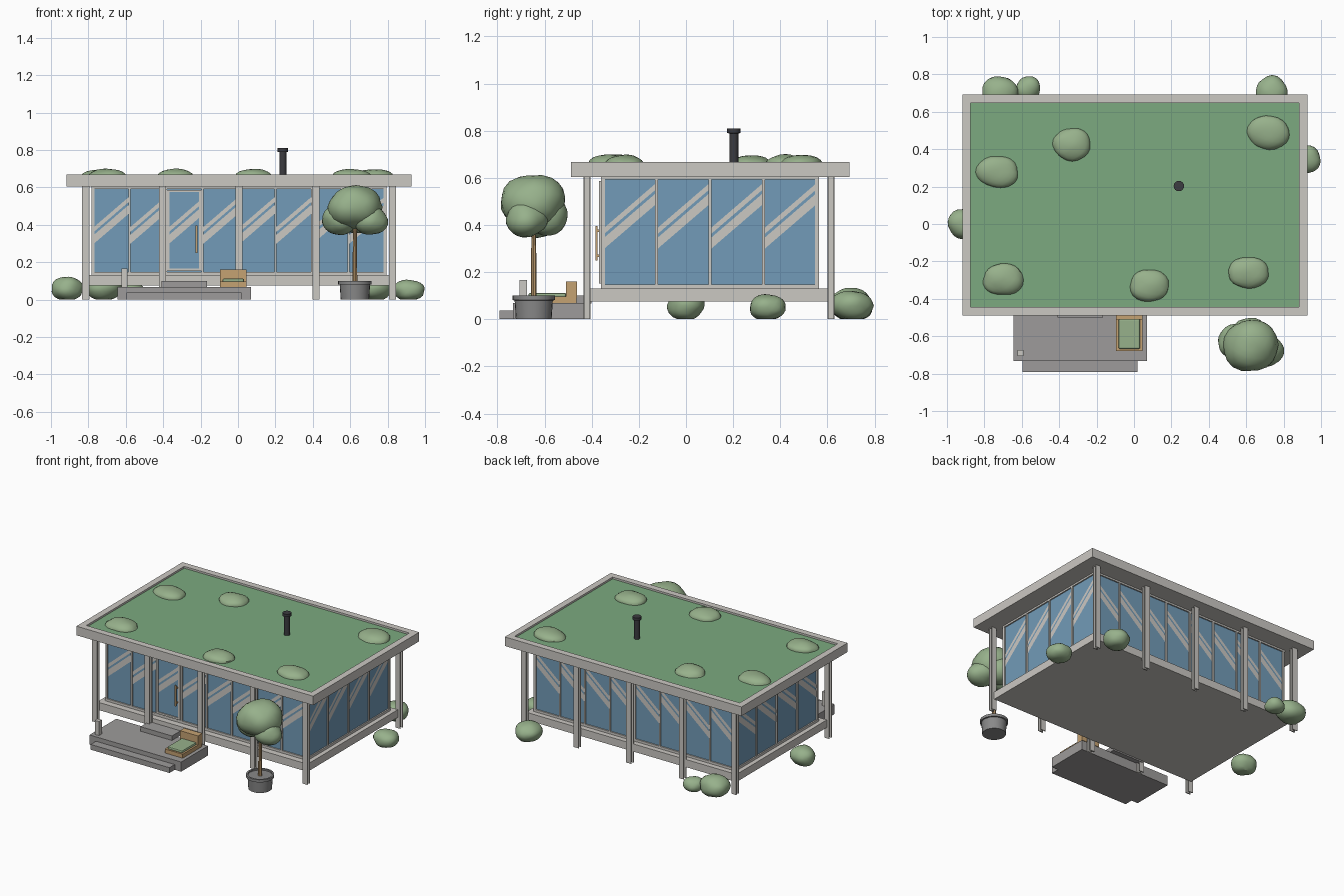
import bpy, bmesh, math, random
from mathutils import Vector

if "Cube" in bpy.data.objects:
    bpy.data.objects.remove(bpy.data.objects["Cube"])

random.seed(4)


def material(name, rgb):
    m = bpy.data.materials.new(name)
    m.diffuse_color = (*rgb, 1)
    m.use_nodes = True
    m.node_tree.nodes["Principled BSDF"].inputs["Base Color"].default_value = m.diffuse_color
    return m


FRAME = material("light grey steel", (0.60, 0.58, 0.545))
STONE = material("concrete", (0.34, 0.33, 0.325))
POT = material("pot grey", (0.25, 0.25, 0.25))
GRASS = material("roof green", (0.20, 0.40, 0.215))
LEAF = material("leaf green", (0.31, 0.44, 0.26))
GLASS = material("glass blue", (0.17, 0.33, 0.48))
WOOD = material("wood", (0.56, 0.36, 0.17))
DARK = material("dark metal", (0.045, 0.045, 0.052))


def finish(name, bm, mat):
    me = bpy.data.meshes.new(name)
    bm.to_mesh(me)
    bm.free()
    me.materials.append(mat)
    ob = bpy.data.objects.new(name, me)
    bpy.context.collection.objects.link(ob)
    return ob


def smooth(ob, angle):
    bpy.ops.object.select_all(action='DESELECT')
    ob.select_set(True)
    bpy.context.view_layer.objects.active = ob
    bpy.ops.object.shade_smooth_by_angle(angle=math.radians(angle))


def add_box(bm, x0, x1, y0, y1, z0, z1):
    vs = bmesh.ops.create_cube(bm, size=1)["verts"]
    for v in vs:
        v.co = (x0 + (v.co.x + .5) * (x1 - x0),
                y0 + (v.co.y + .5) * (y1 - y0),
                z0 + (v.co.z + .5) * (z1 - z0))


def boxes(name, mat, *dims):
    bm = bmesh.new()
    for d in dims:
        add_box(bm, *d)
    return finish(name, bm, mat)


def lathe(name, mat, x, y, profile, n=24):
    """Closed solid of revolution from (radius, z) points."""
    bm = bmesh.new()
    rings = [[bm.verts.new((x + r * math.cos(2 * math.pi * i / n),
                            y + r * math.sin(2 * math.pi * i / n), z))
              for i in range(n)] for r, z in profile]
    for a, b in zip(rings, rings[1:]):
        for i in range(n):
            j = (i + 1) % n
            bm.faces.new((a[i], a[j], b[j], b[i]))
    bm.faces.new(rings[0][::-1])
    bm.faces.new(rings[-1])
    smooth(finish(name, bm, mat), 30)


def blob(name, x, y, z, rx, ry, rz, floor=None):
    """Lumpy leaf clump, optionally flattened on the ground."""
    bm = bmesh.new()
    bmesh.ops.create_icosphere(bm, subdivisions=3, radius=1)
    lumps = [Vector([random.uniform(-1, 1) for _ in range(3)]).normalized() for _ in range(14)]
    for v in bm.verts:
        near = max(v.co.dot(d) for d in lumps)
        p = v.co * (0.86 + 0.16 * near ** 3)
        v.co = (x + p.x * rx, y + p.y * ry, z + p.z * rz)
        if floor is not None:
            v.co.z = max(v.co.z, floor)
    smooth(finish(name, bm, LEAF), 25)


# Flat roof with raised rim and planted surface
X0, X1, Y0, Y1 = -0.918, 0.928, -0.488, 0.693
T = 0.045
boxes("roof_rim", FRAME,
      (X0, X1, Y0, Y0 + T, .604, .668), (X0, X1, Y1 - T, Y1, .604, .668),
      (X0, X0 + T, Y0 + T, Y1 - T, .604, .668), (X1 - T, X1, Y0 + T, Y1 - T, .604, .668))
boxes("roof_deck", FRAME, (X0 + T, X1 - T, Y0 + T, Y1 - T, .604, .64))
boxes("green_roof", GRASS, (X0 + T, X1 - T, Y0 + T, Y1 - T, .64, .655))

# Floor slab
boxes("floor_slab", FRAME, (-.815, .826, -.405, .602, .076, .13))

# H-section columns along front and back
for row, y in (("front", -.42), ("back", .615)):
    for i in range(5):
        x = -.814 + i * .41
        boxes(f"{row}_column_{i + 1}", FRAME,
              (x - .019, x + .019, y - .015, y - .009, 0, .606),
              (x - .019, x + .019, y + .009, y + .015, 0, .606),
              (x - .004, x + .004, y - .009, y + .009, 0, .606))

# Glass body
GX0, GX1, GY0, GY1 = -.775, .786, -.352, .556
boxes("glass_body", GLASS, (GX0, GX1, GY0, GY1, .13, .604))

# Window frames: sill, head and mullions round all four walls
bars = []
e, h = .009, .006
for z0, z1 in ((.128, .147), (.592, .606)):
    bars += [(GX0 - e, GX1 + e, y - e, y + e, z0, z1) for y in (GY0, GY1)]
    bars += [(x - e, x + e, GY0 - e, GY1 + e, z0, z1) for x in (GX0, GX1)]
NX, NY = 8, 4
xs = [GX0 + (GX1 - GX0) * i / NX for i in range(NX + 1)]
ys = [GY0 + (GY1 - GY0) * i / NY for i in range(NY + 1)]
bars += [(x - h, x + h, y - e, y + e, .13, .604) for x in xs for y in (GY0, GY1)]
bars += [(x - e, x + e, y - h, y + h, .13, .604) for y in ys for x in (GX0, GX1)]
boxes("window_frames", FRAME, *bars)

# Diagonal reflection stripes on each pane
bm = bmesh.new()
SLOPE = .86


def stripes(u0, u1, point, flip):
    rise = (u1 - u0) * SLOPE
    for lo, hi in ((.300, .347), (.363, .389)):
        c = [(u0, lo), (u1, lo + rise), (u1, hi + rise), (u0, hi)]
        vs = [bm.verts.new(point(u, z)) for u, z in c]
        bm.faces.new(vs[::-1] if flip else vs)


for i, (a, b) in enumerate(zip(xs, xs[1:])):
    fy = GY0 - (.012 if i == 2 else .002)
    inset = .018 if i == 2 else h
    stripes(a + inset, b - inset, lambda u, z: (u, fy, z), False)
    stripes(a + h, b - h, lambda u, z: (u, GY1 + .002, z), True)
for a, b in zip(ys, ys[1:]):
    stripes(a + h, b - h, lambda u, z: (GX1 + .002, u, z), False)
    stripes(a + h, b - h, lambda u, z: (GX0 - .002, u, z), True)
finish("glass_reflections", bm, FRAME)

# Door with frame, pane and handle
dx0, dx1, dz0, dz1, w = xs[2] + .006, xs[3] - .006, .152, .587, .013
boxes("door_frame", FRAME,
      (dx0, dx0 + w, -.369, -.35, dz0, dz1), (dx1 - w, dx1, -.369, -.35, dz0, dz1),
      (dx0, dx1, -.369, -.35, dz0, dz0 + w), (dx0, dx1, -.369, -.35, dz1 - w, dz1))
boxes("door_pane", GLASS, (dx0 + w, dx1 - w, -.362, -.352, dz0 + w, dz1 - w))
boxes("door_handle", WOOD, (-.226, -.216, -.384, -.376, .25, .395),
      (-.226, -.216, -.378, -.362, .265, .275), (-.226, -.216, -.378, -.362, .37, .38))

# Entrance terrace, steps and bollard
boxes("terrace", STONE, (-.645, .07, -.733, -.435, 0, .068))
boxes("front_step", STONE, (-.595, .02, -.792, -.73, 0, .037))
boxes("door_step", STONE, (-.41, -.165, -.50, -.40, .066, .10))
boxes("bollard", FRAME, (-.622, -.59, -.707, -.675, .066, .167))

# Lounge bench
boxes("bench_seat", WOOD, (-.095, .045, -.68, -.465, .068, .096))
boxes("bench_back", WOOD, (-.095, .045, -.51, -.462, .09, .16))
cushion = boxes("bench_cushion", LEAF, (-.083, .033, -.668, -.508, .09, .112))
bev = cushion.modifiers.new("soft_edges", 'BEVEL')
bev.width, bev.segments = .008, 2

# Chimney
lathe("chimney", DARK, .24, .203, [(.019, .64), (.019, .788), (.028, .79), (.028, .81)], 16)

# Potted tree
lathe("tree_pot", POT, .625, -.646, [(.076, 0), (.081, .08), (.09, .081), (.09, .10),
                                     (.078, .10), (.078, .09)])
lathe("tree_trunk", WOOD, .625, -.646, [(.013, .085), (.010, .42)], 10)
blob("tree_crown_main", .62, -.645, .495, .152, .148, .122)
blob("tree_crown_left", .545, -.63, .43, .098, .1, .085)
blob("tree_crown_right", .71, -.675, .425, .097, .09, .08)
blob("tree_crown_back", .62, -.59, .44, .1, .09, .09)

# Low plants on the roof
for i, (x, y, rx, ry) in enumerate([(-.73, .275, .117, .09), (-.33, .425, .107, .09),
                                    (.72, .49, .117, .096), (-.70, -.297, .112, .09),
                                    (.08, -.33, .11, .09), (.61, -.26, .115, .086)]):
    blob(f"roof_plant_{i + 1}", x, y, .652, rx, ry, .048, .645)

# Shrubs around the house: x, y, radii, height
for i, (x, y, rx, ry, top) in enumerate([(-.915, 0, .088, .082, .125), (.914, .345, .086, .082, .108),
                                         (-.715, .70, .105, .095, .132), (-.565, .725, .07, .066, .095),
                                         (.74, .70, .09, .095, .12)]):
    blob(f"shrub_{i + 1}", x, y, top * .47, rx, ry, top * .54, 0)
